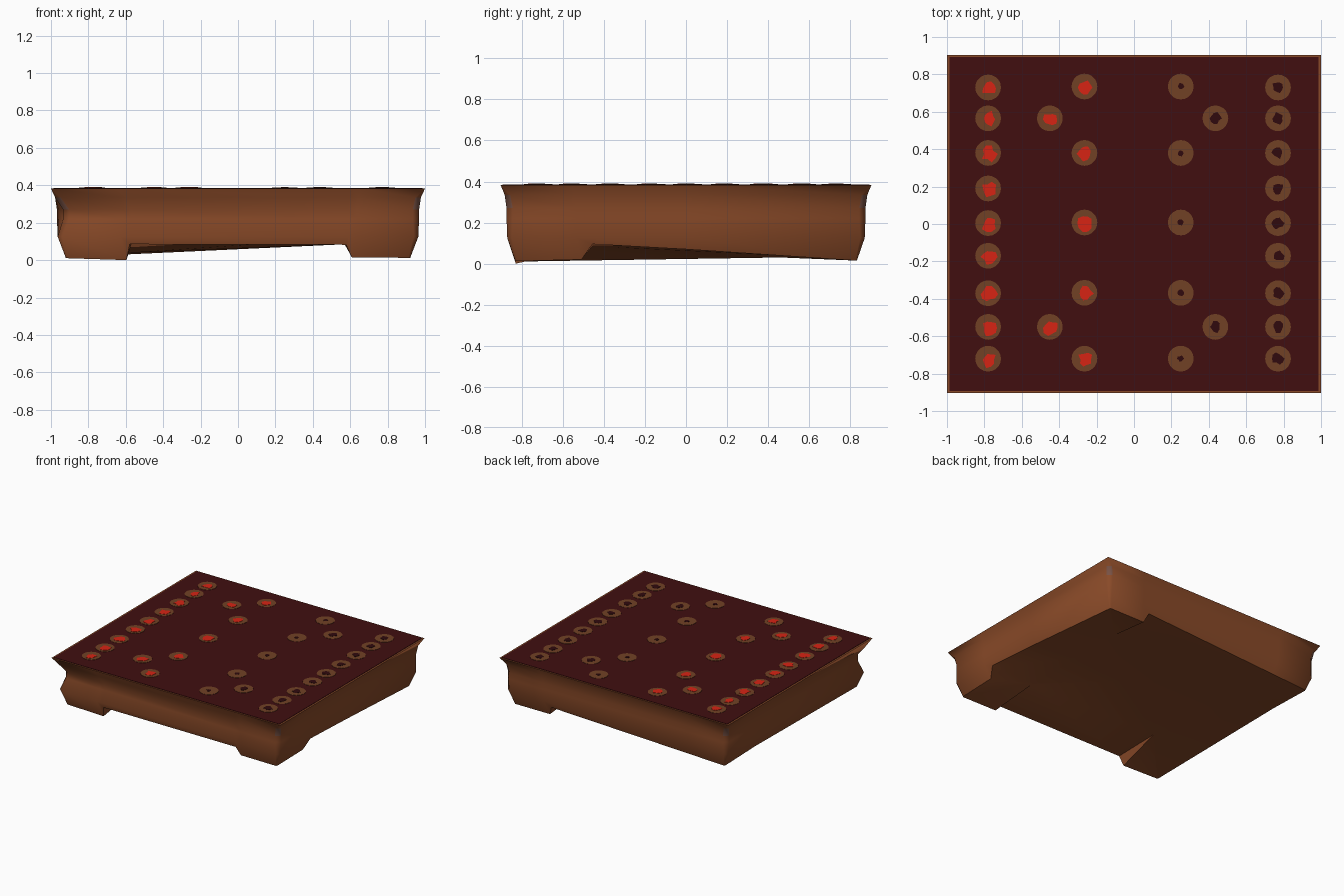
import bpy, bmesh, math, random

if "Cube" in bpy.data.objects:
    bpy.data.objects.remove(bpy.data.objects["Cube"])

random.seed(4)


def material(name, rgb):
    m = bpy.data.materials.new(name)
    m.diffuse_color = (*rgb, 1)
    m.use_nodes = True
    m.node_tree.nodes["Principled BSDF"].inputs["Base Color"].default_value = m.diffuse_color
    return m


WOOD = material("brown wood", (0.25, 0.068, 0.021))
PATCH = material("worn corner", (0.19, 0.085, 0.060))
BOARD = material("dark red board", (0.052, 0.0045, 0.005))
GOLD = material("piece tan", (0.165, 0.053, 0.018))
RED = material("piece red", (0.68, 0.017, 0.007))
DARK = material("piece dark", (0.030, 0.003, 0.004))


def finish(bm, name, mats, smooth=None):
    bmesh.ops.recalc_face_normals(bm, faces=bm.faces)
    me = bpy.data.meshes.new(name)
    bm.to_mesh(me)
    bm.free()
    for m in mats:
        me.materials.append(m)
    ob = bpy.data.objects.new(name, me)
    bpy.context.collection.objects.link(ob)
    if smooth:
        bpy.ops.object.select_all(action='DESELECT')
        bpy.context.view_layer.objects.active = ob
        ob.select_set(True)
        bpy.ops.object.shade_smooth_by_angle(angle=math.radians(smooth))
    return ob


# Table body: columns round the outline (u, v, bottom z, corner cut in u, in v)
columns = [
    (-1, -1, 0.01, 0, 1), (-1, -1, 0.01, 1, 0),
    (-0.65, -1, 0.0, 0, 0), (-0.61, -1, 0.085, 0, 0),
    (0.61, -1, 0.082, 0, 0), (0.66, -1, 0.015, 0, 0),
    (1, -1, 0.012, 1, 0), (1, -1, 0.012, 0, 1),
    (1, -0.61, 0.02, 0, 0), (1, -0.53, 0.095, 0, 0), (1, 0, 0.07, 0, 0),
    (1, 1, 0.015, 0, 1), (1, 1, 0.015, 1, 0),
    (0.66, 1, 0.015, 0, 0), (0.61, 1, 0.085, 0, 0), (-0.65, 1, 0.03, 0, 0),
    (-1, 1, 0.015, 1, 0), (-1, 1, 0.015, 0, 1),
    (-1, 0.55, 0.03, 0, 0),
]
# Profile levels: height, inset, corner cut (last one uses the column's bottom)
levels = [(0.383, 0.0, 0.0), (0.335, 0.022, 0.03), (0.27, None, 0.035),
          (0.22, None, 0.035), (0.125, 0.036, 0.025)]

bm = bmesh.new()
grid = []
for u, v, zb, cu, cv in columns:
    # the waist is deepest at the front left corner
    waist = 0.032 + 0.033 * (1 - u) / 2 * (1 - v) / 2
    foot = 0.036 + 0.044 * (0.125 - zb) / 0.115
    col = []
    for z, inset, cut in levels + [(zb, min(foot, 0.082), 0.01)]:
        s = 1 - (waist if inset is None else inset)
        col.append(bm.verts.new((u * s * (1 - cut * cu),
                                 0.903 * v * s * (1 - cut * cv), z)))
    # inner foot edge under the table
    x, y, _ = col[-1].co
    zi = 0.04 if (u < 0 and v > 0) else 0.085
    col.append(bm.verts.new((max(-0.57, min(0.57, x)),
                             max(-0.46, min(0.46, y)), zi)))
    grid.append(col)

n = len(grid)
for i in range(n):
    a, b = grid[i], grid[(i + 1) % n]
    is_corner = columns[i][:2] == columns[(i + 1) % n][:2]
    for k in range(len(a) - 1):
        f = bm.faces.new((a[k], b[k], b[k + 1], a[k + 1]))
        f.material_index = 1 if is_corner and k == 1 else 0
bm.faces.new([c[0] for c in grid])
centre = bm.verts.new((0.1, 0, 0.085))
for i in range(n):
    bm.faces.new((grid[i][-1], grid[(i + 1) % n][-1], centre))
bmesh.ops.remove_doubles(bm, verts=bm.verts, dist=0.0005)
finish(bm, "table_body", [WOOD, PATCH], 55)

# Board surface plate, leaving a thin wooden rim
bm = bmesh.new()
bmesh.ops.create_cube(bm, size=1)
for vert in bm.verts:
    vert.co = (vert.co.x * 1.972, vert.co.y * 1.786, 0.383 + vert.co.z * 0.006)
finish(bm, "board_surface", [BOARD])


def disc(bm, x, y, z, r, sides, jitter=0.0):
    """Thin flat plate, optionally with a ragged outline."""
    ring = []
    for i in range(sides):
        a = 2 * math.pi * i / sides
        q = r * (1 + random.uniform(-jitter, jitter))
        ring.append((x + q * math.cos(a), y + q * math.sin(a)))
    low = [bm.verts.new((*p, z - 0.003)) for p in ring]
    top = [bm.verts.new((*p, z)) for p in ring]
    bm.faces.new(top)
    for i in range(sides):
        j = (i + 1) % sides
        bm.faces.new((low[i], low[j], top[j], top[i]))


# Playing pieces: nine, two and five on each side
rows = [
    (-0.78, 0.77, (0.73, 0.565, 0.38, 0.19, 0.005, -0.17, -0.37, -0.55, -0.72)),
    (-0.45, 0.435, (0.565, -0.55)),
    (-0.265, 0.25, (0.735, 0.38, 0.008, -0.368, -0.72)),
]
pieces, red, dark = bmesh.new(), bmesh.new(), bmesh.new()
for xl, xr, ys in rows:
    for y in ys:
        disc(pieces, xl, y, 0.388, 0.069, 20)
        disc(pieces, xr, y, 0.388, 0.069, 20)
        disc(red, xl + 0.005, y - 0.005, 0.390, 0.037, 10, 0.3)
        disc(dark, xr, y, 0.390, 0.029 if xr > 0.4 else 0.016, 10, 0.25)
finish(pieces, "piece_discs", [GOLD])
finish(red, "red_piece_marks", [RED])
finish(dark, "dark_piece_marks", [DARK])
